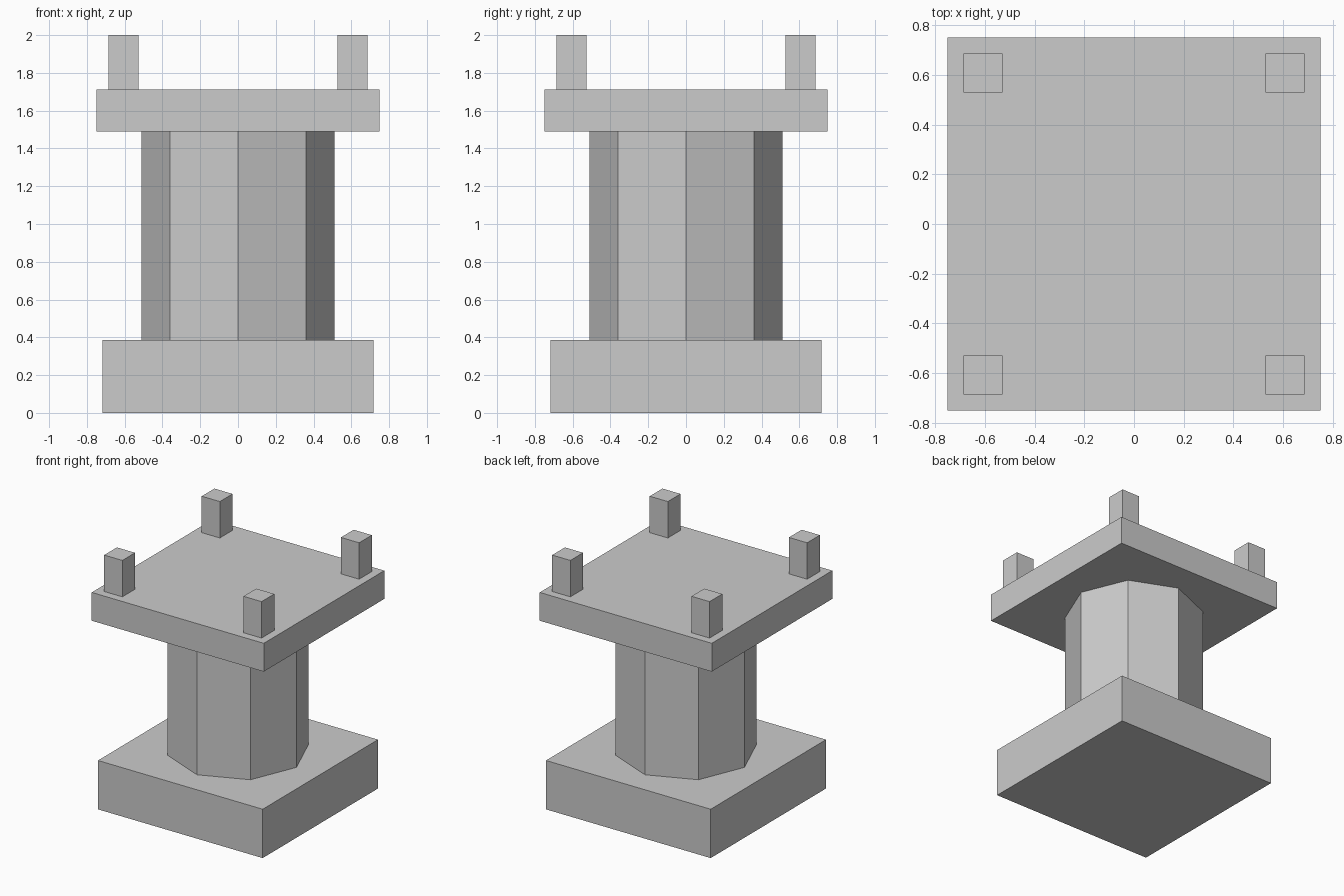
import bpy
import math

if "Cube" in bpy.data.objects:
    bpy.data.objects.remove(bpy.data.objects["Cube"])


def box(name, half, z0, z1, x=0.0, y=0.0):
    """Square block of half-width `half` spanning z0..z1."""
    bpy.ops.mesh.primitive_cube_add(size=1, location=(0, 0, 0))
    ob = bpy.context.object
    ob.name = name
    for v in ob.data.vertices:
        v.co = (v.co.x * 2 * half, v.co.y * 2 * half, v.co.z * (z1 - z0))
    ob.location = (x, y, (z0 + z1) / 2)
    return ob


BASE_TOP, SLAB_BOTTOM, SLAB_TOP, TOP = 0.385, 1.49, 1.713, 2.0

# Square plinth
box("base", 0.718, 0, BASE_TOP)

# Octagonal column with corners on the axes
bpy.ops.mesh.primitive_cylinder_add(
    vertices=8, radius=0.51, depth=SLAB_BOTTOM - BASE_TOP,
    location=(0, 0, (BASE_TOP + SLAB_BOTTOM) / 2))
bpy.context.object.name = "column"

# Square top slab
box("top_slab", 0.75, SLAB_BOTTOM, SLAB_TOP)

# Four corner posts
for sx, side in ((-1, "left"), (1, "right")):
    for sy, end in ((-1, "front"), (1, "back")):
        box(f"{end}_{side}_post", 0.079, SLAB_TOP, TOP, sx * 0.607, sy * 0.607)
